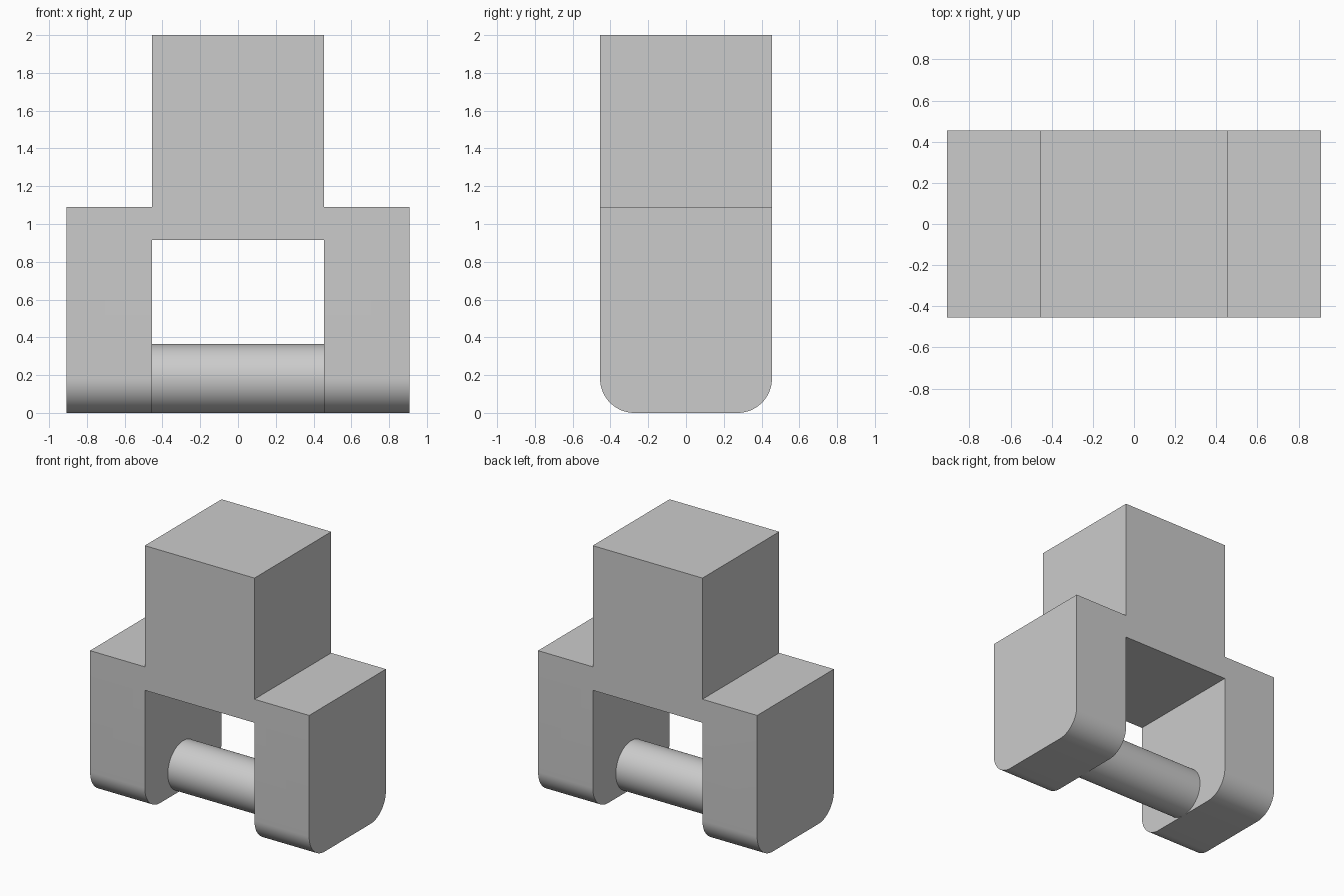
import bpy
import bmesh
from math import radians
from mathutils import Vector

cube = bpy.data.objects.get("Cube")
if cube:
    bpy.data.objects.remove(cube, do_unlink=True)

W = 0.455            # half width of the block, the opening and the depth
OUT = 0.909          # half width over both legs
R = 0.182            # pin radius and foot rounding
ROOF, SHOULDER, TOP = 0.915, 1.091, 2.0

# Single grey material
grey = bpy.data.materials.new("light grey")
grey.use_nodes = True
colour = (0.6, 0.6, 0.6, 1)
grey.diffuse_color = colour
grey.node_tree.nodes["Principled BSDF"].inputs["Base Color"].default_value = colour


def finish(obj):
    obj.data.materials.append(grey)
    bpy.ops.object.select_all(action='DESELECT')
    obj.select_set(True)
    bpy.context.view_layer.objects.active = obj
    bpy.ops.object.shade_smooth_by_angle(angle=radians(30))


# Body: mirrored front outline extruded through the depth
half = [(W, TOP), (W, SHOULDER), (OUT, SHOULDER), (OUT, 0), (W, 0), (W, ROOF)]
outline = half + [(-x, z) for x, z in reversed(half)]
bm = bmesh.new()
face = bm.faces.new([bm.verts.new((x, -W, z)) for x, z in outline])
extruded = bmesh.ops.extrude_face_region(bm, geom=[face])["geom"]
new_verts = [g for g in extruded if isinstance(g, bmesh.types.BMVert)]
bmesh.ops.translate(bm, verts=new_verts, vec=Vector((0, 2 * W, 0)))
bmesh.ops.recalc_face_normals(bm, faces=bm.faces[:])

# Round the front and back bottom edges of both legs
feet = [e for e in bm.edges
        if all(v.co.z < 0.01 for v in e.verts)
        and abs(e.verts[0].co.y - e.verts[1].co.y) < 0.01]
bmesh.ops.bevel(bm, geom=feet, offset=R, offset_type='OFFSET',
                segments=16, profile=0.5, affect='EDGES')
bmesh.ops.recalc_face_normals(bm, faces=bm.faces[:])
mesh = bpy.data.meshes.new("body")
bm.to_mesh(mesh)
bm.free()
body = bpy.data.objects.new("body", mesh)
bpy.context.collection.objects.link(body)
finish(body)

# Pin: round bar between the legs
bpy.ops.mesh.primitive_cylinder_add(vertices=64, radius=R, depth=2 * W,
                                    end_fill_type='NOTHING',
                                    location=(0, 0, R),
                                    rotation=(0, radians(90), 0))
pin = bpy.context.object
pin.name = "cross_pin"
finish(pin)
